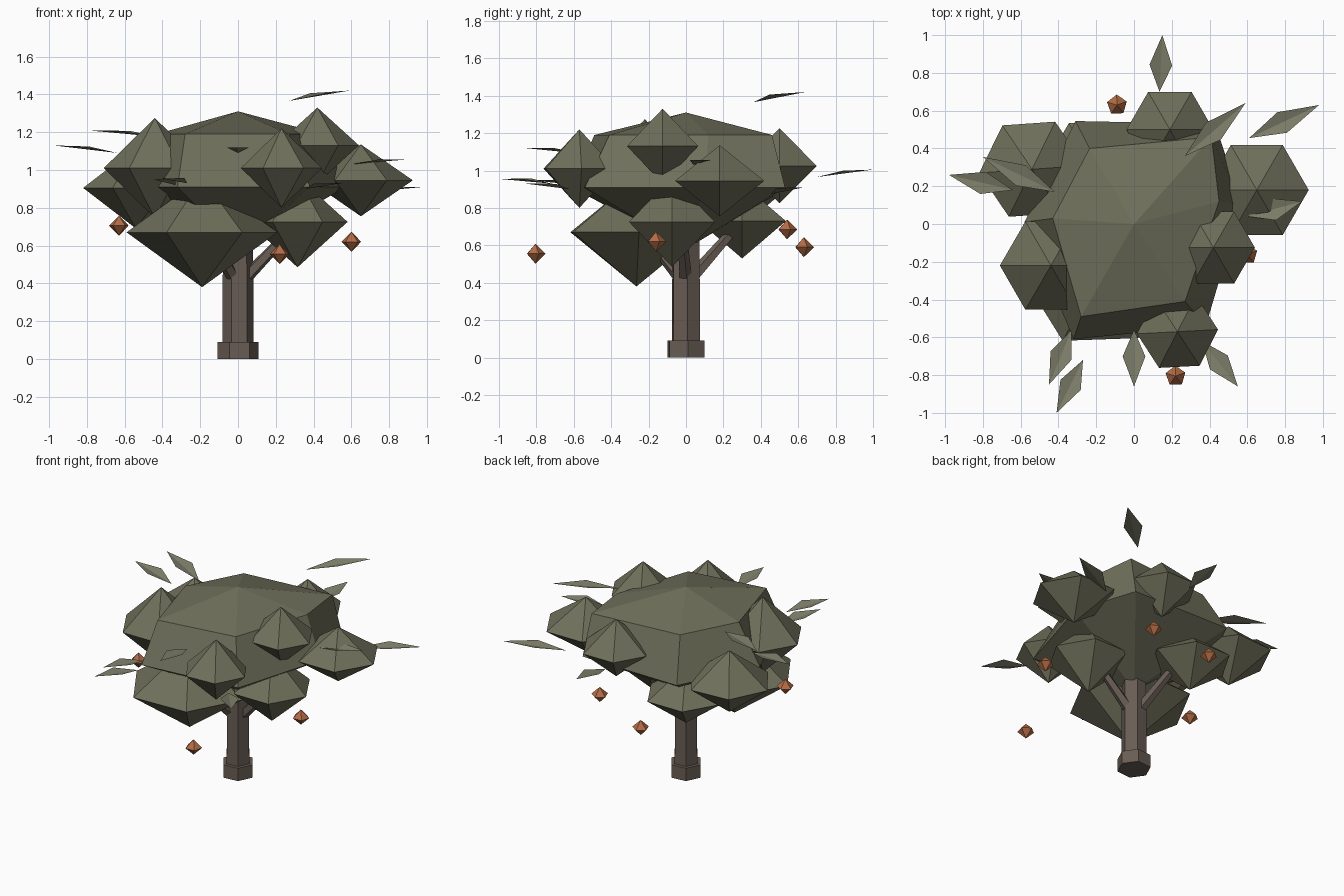
import bpy
from math import cos, sin, radians, pi
from mathutils import Vector

if "Cube" in bpy.data.objects:
    bpy.data.objects.remove(bpy.data.objects["Cube"])


def material(name, rgb):
    m = bpy.data.materials.new(name)
    m.diffuse_color = (*rgb, 1)
    m.use_nodes = True
    m.node_tree.nodes["Principled BSDF"].inputs["Base Color"].default_value = m.diffuse_color
    return m


FOLIAGE = material("foliage", (0.16, 0.16, 0.105))
LEAF = material("leaf", (0.21, 0.21, 0.145))
BARK = material("bark", (0.14, 0.11, 0.09))
FRUIT = material("fruit", (0.45, 0.15, 0.06))


def add(name, verts, faces, mat):
    me = bpy.data.meshes.new(name)
    me.from_pydata([tuple(v) for v in verts], [], faces)
    me.materials.append(mat)
    ob = bpy.data.objects.new(name, me)
    bpy.context.collection.objects.link(ob)
    return ob


def ring(x, y, z, r, n, rot=0):
    return [(x + r * cos(radians(rot) + 2 * pi * i / n),
             y + r * sin(radians(rot) + 2 * pi * i / n), z) for i in range(n)]


def stack(name, bottom, rings, top, mat):
    """Loft rings from bottom point to top point (None = flat cap)."""
    n = len(rings[0])
    verts = [v for r in rings for v in r]
    faces = []
    for k in range(len(rings) - 1):
        for i in range(n):
            j = (i + 1) % n
            a = k * n
            faces.append((a + i, a + j, a + n + j, a + n + i))
    last = (len(rings) - 1) * n
    if bottom is None:
        faces.append(tuple(reversed(range(n))))
    else:
        verts.append(bottom)
        b = len(verts) - 1
        faces += [((i + 1) % n, i, b) for i in range(n)]
    if top is None:
        faces.append(tuple(range(last, last + n)))
    else:
        verts.append(top)
        t = len(verts) - 1
        faces += [(last + i, last + (i + 1) % n, t) for i in range(n)]
    return add(name, verts, faces, mat)


def bicone(name, x, y, z, r, h, n, rot, mat):
    stack(name, (x, y, z - h), [ring(x, y, z, r, n, rot)], (x, y, z + h), mat)


# trunk and root collar
stack("trunk", None, [ring(0, 0, 0.05, 0.083, 6, 5), ring(0, 0, 0.64, 0.08, 6, 5)], None, BARK)
stack("trunk_base", None, [ring(0, 0, 0, 0.108, 6, 5), ring(0, 0, 0.09, 0.108, 6, 5)], None, BARK)

# three branches
for k, ang in enumerate((-5, 115, 235)):
    d = Vector((cos(radians(ang)), sin(radians(ang)), 0))
    p0 = d * 0.04 + Vector((0, 0, 0.43))
    p1 = d * 0.3 + Vector((0, 0, 0.7))
    q = (p1 - p0).to_track_quat('Z', 'Y')
    ends = [[p + q @ Vector(v) for v in ring(0, 0, 0, r, 5)]
            for p, r in ((p0, 0.036), (p1, 0.025))]
    stack(f"branch_{k + 1}", None, ends, None, BARK)

# main crown
mid = [(0.57, 0.1), (0.43, 0.53), (-0.31, 0.545), (-0.58, 0.01), (-0.32, -0.61), (0.38, -0.54)]
upper = [(0.45, 0.12), (0.41, 0.46), (-0.235, 0.40), (-0.43, 0.03), (-0.28, -0.49), (0.27, -0.41)]
stack("crown", (0, 0, 0.58),
      [[(x, y, 0.91) for x, y in mid], [(x, y, 1.19) for x, y in upper]],
      (0, 0, 1.31), FOLIAGE)

# foliage clumps: x, y, z, radius, half height, rotation
clumps = [
    (0.23, -0.57, 1.01, 0.215, 0.21, 3),
    (-0.19, -0.265, 0.67, 0.40, 0.29, 2),
    (-0.44, -0.22, 1.01, 0.27, 0.265, 0),
    (0.42, -0.125, 1.13, 0.22, 0.20, 0),
    (0.65, 0.18, 0.945, 0.275, 0.19, 0),
    (-0.54, 0.29, 0.905, 0.28, 0.215, 4),
    (0.315, -0.075, 0.725, 0.265, 0.24, 0),
    (-0.21, 0.30, 0.73, 0.27, 0.20, 0),
    (0.19, 0.50, 1.025, 0.23, 0.20, 0),
]
for k, (x, y, z, r, h, rot) in enumerate(clumps):
    bicone(f"foliage_clump_{k + 1}", x, y, z, r, h, 6, rot, FOLIAGE)

# hanging fruit
for k, (x, y, z) in enumerate([(0.22, -0.805, 0.555), (0.60, -0.16, 0.62), (-0.09, 0.63, 0.59),
                               (-0.63, -0.20, 0.705), (0.29, 0.54, 0.685)]):
    bicone(f"fruit_{k + 1}", x, y, z, 0.055, 0.053, 5, 20, FRUIT)

# loose folded leaves: base point, tip point
leaves = [
    ((0.135, 0.70, 0.965), (0.15, 1.00, 1.005)),
    ((0.27, 0.36, 1.365), (0.59, 0.64, 1.42)),
    ((0.61, 0.455, 0.875), (0.98, 0.63, 0.91)),
    ((0.60, 0.04, 1.03), (0.89, 0.12, 1.055)),
    ((-0.64, 0.18, 1.09), (-0.98, 0.26, 1.13)),
    ((-0.42, 0.17, 1.175), (-0.80, 0.355, 1.21)),
    ((-0.33, -0.56, 0.92), (-0.45, -0.85, 0.95)),
    ((-0.27, -0.72, 0.93), (-0.41, -1.00, 0.955)),
    ((0.0, -0.56, 1.09), (0.0, -0.86, 1.12)),
    ((0.36, -0.62, 0.90), (0.55, -0.86, 0.93)),
]
for k, (a, b) in enumerate(leaves):
    a, b = Vector(a), Vector(b)
    side = (b - a).cross(Vector((0, 0, 1))).normalized() * 0.06
    m = a.lerp(b, 0.47) + Vector((0, 0, 0.015))
    add(f"leaf_{k + 1}", [a, m + side, b, m - side], [(0, 1, 2), (0, 2, 3)], LEAF)
